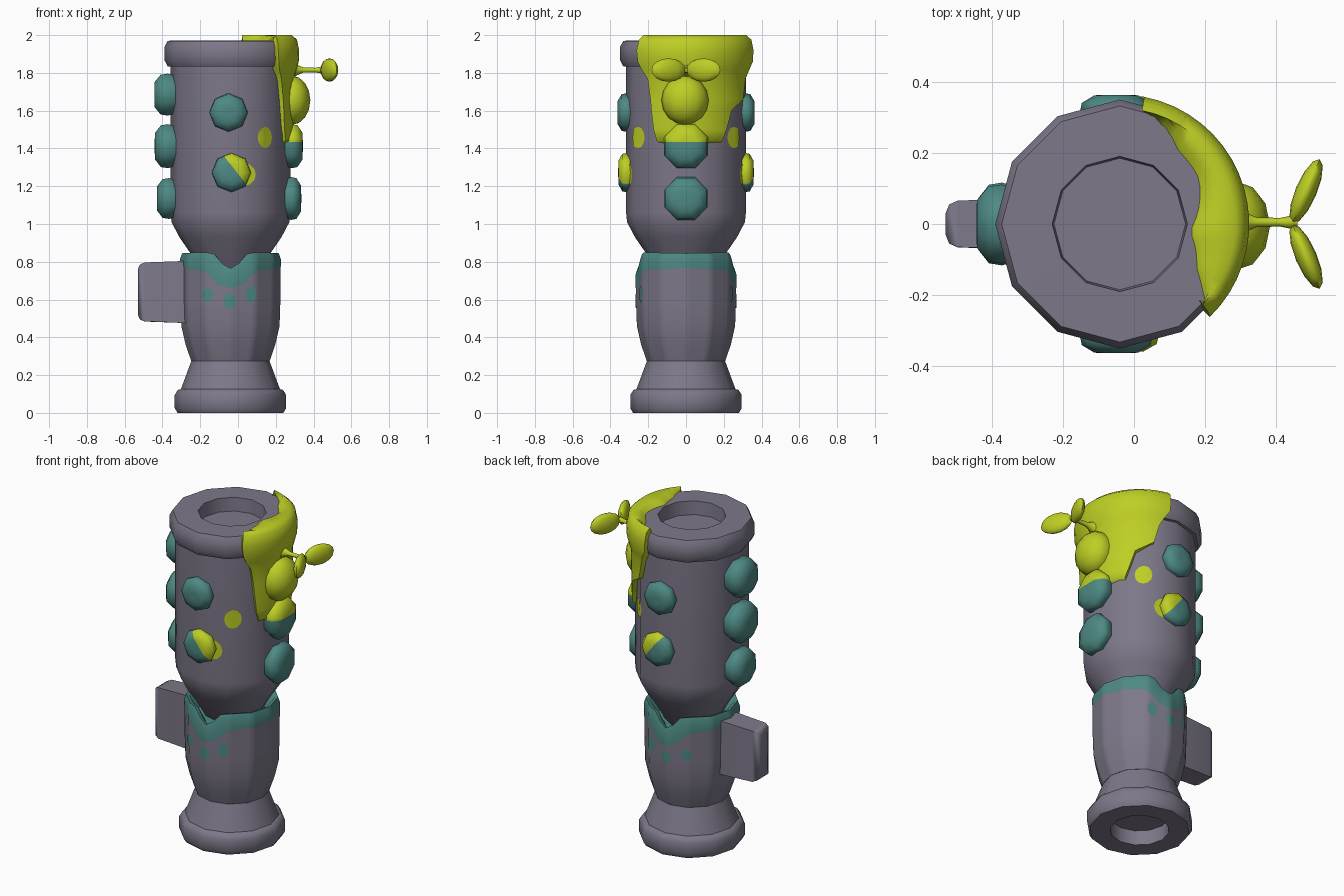
import bpy, bmesh, math
from mathutils import Matrix, Vector

if "Cube" in bpy.data.objects:
    bpy.data.objects.remove(bpy.data.objects["Cube"])

CX = -0.04          # axis of the barrel
SIDES = 12


def material(name, rgb):
    m = bpy.data.materials.new(name)
    m.diffuse_color = (*rgb, 1)
    m.use_nodes = True
    m.node_tree.nodes["Principled BSDF"].inputs["Base Color"].default_value = m.diffuse_color
    return m


STONE = material("grey_stone", (0.205, 0.188, 0.25))
TEAL = material("teal", (0.075, 0.25, 0.228))
SLIME = material("yellow_slime", (0.51, 0.62, 0.018))


def finish(name, bm, mats, angle=50):
    bmesh.ops.recalc_face_normals(bm, faces=bm.faces)
    me = bpy.data.meshes.new(name)
    bm.to_mesh(me)
    bm.free()
    for m in mats:
        me.materials.append(m)
    ob = bpy.data.objects.new(name, me)
    bpy.context.collection.objects.link(ob)
    bpy.ops.object.select_all(action='DESELECT')
    bpy.context.view_layer.objects.active = ob
    ob.select_set(True)
    bpy.ops.object.shade_smooth_by_angle(angle=math.radians(angle))
    return ob


def interp(table, x):
    for (x0, y0), (x1, y1) in zip(table, table[1:]):
        if x <= x1:
            return y0 + (y1 - y0) * max(0, (x - x0) / (x1 - x0))
    return table[-1][1]


def polygon_factor(a):
    """Distance to the edge of a unit 12-sided polygon at angle a."""
    step = 2 * math.pi / SIDES
    return math.cos(step / 2) / math.cos(a % step - step / 2)


def bridge(bm, rings, closed=True, mats=None):
    for i, (lo, hi) in enumerate(zip(rings, rings[1:])):
        n = len(lo)
        for j in range(n if closed else n - 1):
            k = (j + 1) % n
            f = bm.faces.new((lo[j], lo[k], hi[k], hi[j]))
            f.material_index = mats[i] if mats else 0


def lathe(bm, profile, seg=SIDES, mats=None, matrix=Matrix(), turn=0.0, poly=False):
    """Spin (radius, height) pairs; a height may be a function of the angle."""
    rings = []
    for r, h in profile:
        ring = []
        for j in range(seg):
            a = 2 * math.pi * j / seg + turn
            q = r * (polygon_factor(a) if poly else 1)
            z = h(a) if callable(h) else h
            ring.append(bm.verts.new(matrix @ Vector((q * math.cos(a), q * math.sin(a), z))))
        rings.append(ring)
    bridge(bm, rings, True, mats)
    bm.faces.new(rings[0])
    f = bm.faces.new(rings[-1])
    f.material_index = mats[-1] if mats else 0


AXIS = Matrix.Translation((CX, 0, 0))

# Foot with a hollow underside
bm = bmesh.new()
lathe(bm, [(.165, .09), (.165, 0), (.28, 0), (.295, .025), (.295, .095), (.278, .122),
           (.262, .126), (.205, .28)], matrix=AXIS)
finish("foot", bm, [STONE])

# Cup with a notched rim and a painted band under it
def off_y(a):
    return math.degrees(math.asin(min(1, abs(math.cos(a)))))


def rim(drop):
    return lambda a: interp([(0, .765), (10, .79), (20, .84), (30, .85), (90, .845)], off_y(a)) - drop


def paint_edge(a):
    return interp([(0, .66), (15, .68), (25, .73), (35, .755), (90, .768)], off_y(a))


CUP = [(.28, .208), (.36, .237), (.46, .26), (.58, .264), (.85, .266)]
bm = bmesh.new()
lathe(bm, [(.18, .27), (.208, .276), (.237, .36), (.26, .46), (.264, .58), (.266, paint_edge),
           (.268, rim(.035)), (.256, rim(0)), (.236, rim(.005)), (.19, rim(.09))],
      seg=72, mats=[0, 0, 0, 0, 0, 1, 1, 1, 1], matrix=AXIS, poly=True)
finish("cup", bm, [STONE, TEAL])

# Barrel
BARREL = [(.70, .12), (.76, .165), (.85, .215), (.93, .27), (1.01, .312), (1.06, .317), (1.9, .317)]
bm = bmesh.new()
lathe(bm, [(r, z) for z, r in BARREL[:-1]] + [(.317, 1.85)], matrix=AXIS)
finish("barrel", bm, [STONE])

# Top collar with a recessed mouth
bm = bmesh.new()
lathe(bm, [(.30, 1.83), (.332, 1.835), (.35, 1.868), (.35, 1.935), (.332, 1.97),
           (.19, 1.972), (.185, 1.89)], matrix=AXIS)
finish("collar", bm, [STONE])

# Side handle
bm = bmesh.new()
bmesh.ops.create_cube(bm, size=1)
for v in bm.verts:
    outer = v.co.x < 0
    v.co = (-.53 if outer else -.26, v.co.y * (.13 if outer else .145),
            .64 + v.co.z * (.31 if outer else .33))
bmesh.ops.bevel(bm, geom=[e for e in bm.edges if all(v.co.x < -.5 for v in e.verts)],
                offset=.035, segments=2, affect='EDGES', profile=.5)
finish("handle", bm, [STONE])


# Studs around the barrel, some half covered in slime
def stud(name, deg, z, r, out, shift=0, cut=None):
    base = .285
    d = out - base
    m = (Matrix.Translation((CX + shift, 0, z)) @ Matrix.Rotation(math.radians(deg), 4, 'Z')
         @ Matrix.Translation((base, 0, 0)) @ Matrix.Rotation(math.pi / 2, 4, 'Y'))
    bm = bmesh.new()
    lathe(bm, [(r * .88, 0), (r, d * .4), (r * .95, d * .72), (r * .6, d), (r * .2, d * 1.01)],
          seg=8, matrix=m, turn=math.pi / 8 if deg in (0, 180) else 0)
    if cut:
        point, normal = Vector(cut[0]), Vector(cut[1])
        bmesh.ops.bisect_plane(bm, geom=bm.verts[:] + bm.edges[:] + bm.faces[:],
                               plane_co=point, plane_no=normal)
        for f in bm.faces:
            f.material_index = int((f.calc_center_median() - point).dot(normal) > 0)
    finish(name, bm, [TEAL, SLIME])


for i, (z, r, out) in enumerate([(1.685, .12, .402), (1.412, .126, .40), (1.135, .117, .388)]):
    stud(f"left_stud_{i}", 180, z, r, out)
stud("right_stud_upper", 0, 1.412, .126, .382, cut=((0, 0, 1.435), (0, 0, 1)))
stud("right_stud_lower", 0, 1.135, .123, .374)
for side, deg in (("front", -90), ("back", 90)):
    stud(f"{side}_stud_upper", deg, 1.59, .102, .362, -.01)
    stud(f"{side}_stud_lower", deg, 1.272, .104, .358, .005, ((-.015, 0, 1.285), (1, 0, .8)))


# Thin painted spots that follow a round wall
def spot(name, wall, deg, z, w, h, mat, lift=.004):
    bm = bmesh.new()
    rows = []
    for s in (.02, .5, 1):
        row = []
        for j in range(12):
            t = 2 * math.pi * j / 12
            zz = z + s * h * math.sin(t)
            r = interp(wall, zz)
            a = math.radians(deg) + s * w * math.cos(t) / r
            r = r * polygon_factor(a) + lift
            row.append(bm.verts.new((CX + r * math.cos(a), r * math.sin(a), zz)))
        rows.append(row)
    bridge(bm, rows)
    bm.faces.new(rows[0])
    finish(name, bm, [mat])


for side, s in (("front", -1), ("back", 1)):
    spot(f"{side}_slime_spot", BARREL, s * 54, 1.458, .05, .057, SLIME)
    spot(f"{side}_slime_splash", BARREL, s * 76, 1.262, .062, .06, SLIME)
    spot(f"{side}_drip_left", CUP, s * 118, .625, .033, .035, TEAL)
    spot(f"{side}_drip_middle", CUP, s * 91, .592, .034, .04, TEAL)
    spot(f"{side}_drip_right", CUP, s * 66, .63, .03, .045, TEAL)

# Slime draped over the collar: rows of height, radius, start and end angle
ROWS = [(1.965, None, -43, 79), (1.99, 0, -44, 79), (2.0, .325, -44, 79), (1.975, .353, -45, 79),
        (1.92, .364, -46, 79), (1.86, .362, -45, 78), (1.815, .35, -42, 73), (1.77, .338, -37, 69),
        (1.66, .337, -34, 64), (1.6, .337, -33, 46), (1.5, .334, -31, 40), (1.44, .33, -28, 36),
        (1.425, .30, -27, 35)]
INNER = [(-43, .325), (-32, .247), (-6, .19), (30, .25), (51, .256), (79, .335)]
N = 18
bm = bmesh.new()
grid = []
for z, r, a0, a1 in ROWS:
    row = []
    for j in range(-1, N + 2):
        deg = a0 + (a1 - a0) * min(max(j, 0), N) / N
        a = math.radians(deg)
        inner = interp(INNER, deg)
        rr = inner if r is None else (min(inner + .03, .325) if r == 0 else r)
        zz = z
        if j < 0 or j > N:      # edge tucked into the wall
            rr, zz = min(rr, .30), min(z, 1.95)
        row.append(bm.verts.new((CX + rr * math.cos(a), rr * math.sin(a), zz)))
    grid.append(row)
bridge(bm, grid, closed=False)
finish("slime_drape", bm, [SLIME], 60)


def blob(name, center, radii, rot=0.0):
    bm = bmesh.new()
    m = (Matrix.Translation(center) @ Matrix.Rotation(rot, 4, 'Z')
         @ Matrix.Diagonal((*radii, 1)))
    bmesh.ops.create_uvsphere(bm, u_segments=12, v_segments=8, radius=1, matrix=m)
    finish(name, bm, [SLIME], 60)


# Slime bulge, sprout stem and two leaves
blob("slime_bulge", (.285, -.005, 1.655), (.098, .125, .13))
bm = bmesh.new()
lathe(bm, [(.05, .28), (.028, .312), (.014, .345), (.012, .41), (.018, .44), (.012, .46)], seg=8,
      matrix=Matrix.Translation((0, .005, 1.815)) @ Matrix.Rotation(math.pi / 2, 4, 'Y'))
finish("sprout_stem", bm, [SLIME])
for side, s in (("front", -1), ("back", 1)):
    blob(f"{side}_leaf", (.484, s * .092, 1.815), (.03, .098, .062), -s * math.radians(23))
